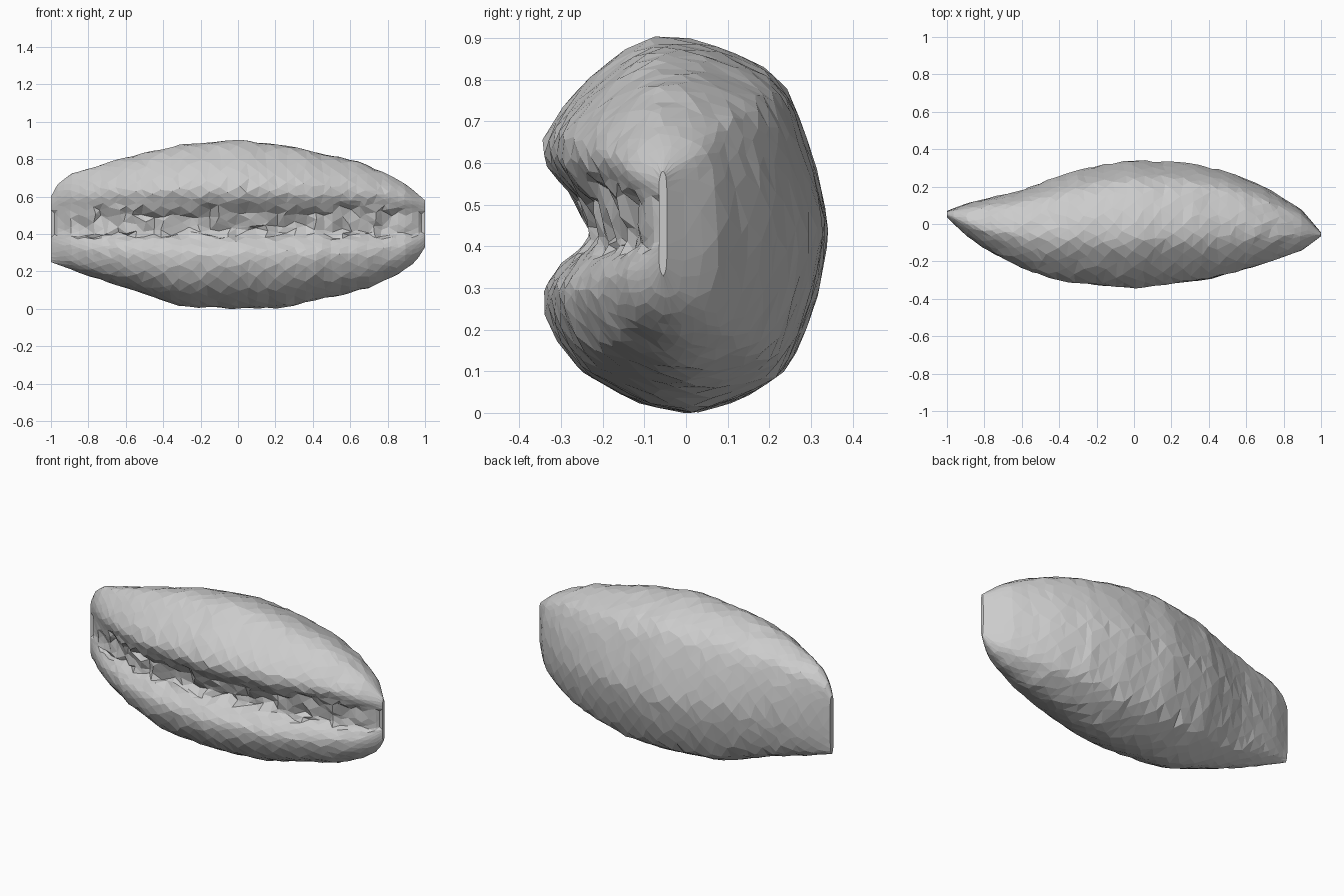
import bpy, bmesh, math, random

if "Cube" in bpy.data.objects:
    bpy.data.objects.remove(bpy.data.objects["Cube"])

random.seed(7)

# Mid cross-section (y, z): rounded back, two front lobes, groove between them
SECTION = [(0, .003), (-.09, .02), (-.18, .06), (-.26, .11), (-.315, .185), (-.34, .255),
           (-.338, .305), (-.315, .34), (-.28, .375), (-.25, .402), (-.24, .432), (-.255, .475),
           (-.28, .52), (-.31, .562), (-.34, .612), (-.335, .675), (-.28, .755), (-.2, .83),
           (-.12, .888), (-.05, .905), (.04, .893), (.13, .857), (.2, .817), (.245, .76),
           (.28, .67), (.31, .57), (.338, .45), (.325, .35), (.295, .235), (.24, .11),
           (.18, .065), (.09, .022)]

# Outline curves along the length (x, value)
TOP = [(-1, .6), (-.97, .66), (-.9, .72), (-.6, .81), (-.3, .88), (0, .907),
       (.3, .865), (.65, .785), (.8, .72), (.9, .665), (1, .58)]
BOTTOM = [(-1, .25), (-.8, .175), (-.6, .11), (-.3, .01), (0, 0), (.25, .005),
          (.4, .04), (.7, .11), (.85, .18), (.95, .25), (1, .33)]
FRONT = [(-1, .035), (-.9, -.06), (-.8, -.13), (-.6, -.235), (-.4, -.303), (0, -.342),
         (.4, -.295), (.7, -.21), (.9, -.14), (1, -.065)]
BACK = [(-1, .07), (-.9, .11), (-.6, .185), (-.3, .295), (0, .347), (.3, .327),
        (.5, .285), (.7, .2), (.9, .075), (1, -.045)]
MID = .47
N = len(SECTION)


def sample(curve, x):
    for (a, va), (b, vb) in zip(curve, curve[1:]):
        if x <= b:
            return va + (vb - va) * (x - a) / (b - a)
    return curve[-1][1]


def section_at(t):
    # Smooth curve through the section points
    i, f = int(math.floor(t)), t - math.floor(t)
    p = [SECTION[(i + k) % N] for k in (-1, 0, 1, 2)]
    return [.5 * (2 * b + (c - a) * f + (2 * a - 5 * b + 4 * c - d) * f * f
                  + (3 * b - a - 3 * c + d) * f ** 3) for a, b, c, d in zip(*p)]


def place(x, y, z):
    front, back = sample(FRONT, x), sample(BACK, x)
    yy = front + (y + .34) / .68 * (back - front)
    # Squeeze the lobes toward the ends while the groove keeps its width
    up = z > MID
    full = .905 - MID if up else MID - .003
    half = sample(TOP, x) - MID if up else MID - sample(BOTTOM, x)
    # Near-linear close to the middle so the groove floor stays continuous
    d = abs(z - MID) / full
    p = (half / full) ** .8
    offset = half * d * ((d + .06) / 1.06) ** (p - 1)
    return yy, MID + (offset if up else -offset)


bm = bmesh.new()
COUNT = 44
rings = []
for i in range(COUNT + 1):
    u = 2 * i / COUNT - 1
    x = math.sin(u * math.pi / 2) * .25 + u * .75
    end = i in (0, COUNT)
    calm = min(1, (1 - abs(x)) * 4)      # less roughness near the tips
    stagger = .25 if i % 2 else -.25
    ring = []
    for j in range(N):
        t = j + stagger + random.uniform(-.2, .2) * calm
        xx = x + random.uniform(-.014, .014) * calm
        yy, zz = place(xx, *section_at(t))
        # Ragged teeth along the groove floor
        if 8.5 <= t <= 12.5:
            yy += random.uniform(-.008, .03) * calm
            zz += random.uniform(-.018, .012) * calm
        else:
            yy += random.uniform(-.003, .003) * calm
            zz += random.uniform(-.004, .004) * calm
        # Small notch where the groove wraps round each tip
        if end and 9 <= j <= 12:
            xx -= math.copysign(.02, x)
        ring.append(bm.verts.new((xx, yy, max(0, zz))))
    rings.append(ring)

# Skin the rings with staggered facets and close both tips
for i, (a, b) in enumerate(zip(rings, rings[1:])):
    for j in range(N):
        k = (j + 1) % N
        if i % 2:
            tris = ((a[j], b[j], b[k]), (a[j], b[k], a[k]))
        else:
            tris = ((a[j], b[j], a[k]), (b[j], b[k], a[k]))
        for t in tris:
            bm.faces.new(t)
bm.faces.new(rings[0])
bm.faces.new(list(reversed(rings[-1])))
bmesh.ops.triangulate(bm, faces=[f for f in bm.faces if len(f.verts) > 4])
bmesh.ops.recalc_face_normals(bm, faces=bm.faces)

mesh = bpy.data.meshes.new("grooved_shell")
bm.to_mesh(mesh)
bm.free()
shell = bpy.data.objects.new("grooved_shell", mesh)
bpy.context.collection.objects.link(shell)
